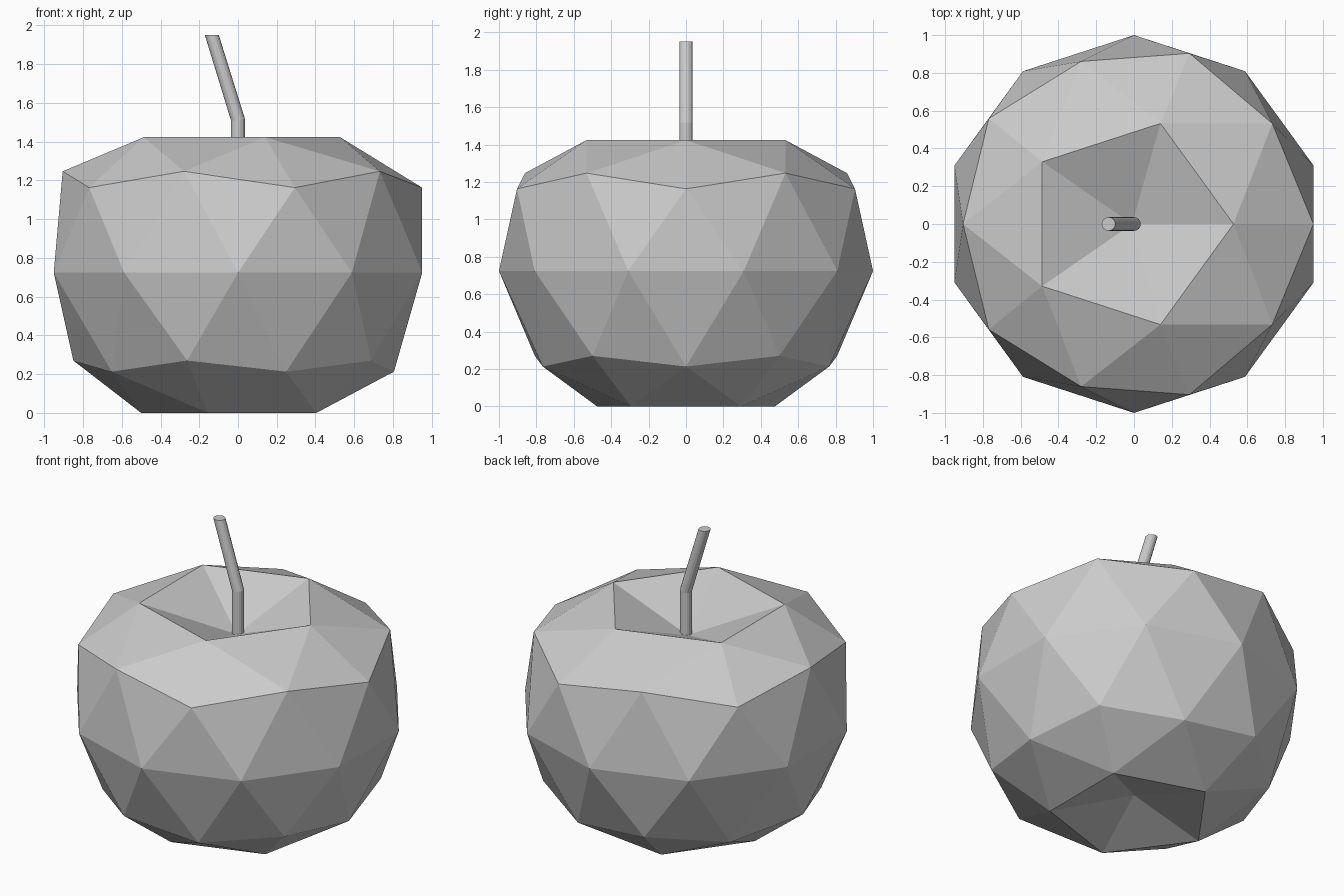
import bpy, bmesh, math
from mathutils import Matrix, Vector

if "Cube" in bpy.data.objects:
    bpy.data.objects.remove(bpy.data.objects["Cube"])

# Fruit body: icosphere whose vertex rings are reshaped, with dented poles
# (sphere height, ring radius, new height, x shift)
RINGS = [
    (1.0, 0.0, 1.22, -0.01),
    (0.851, 0.56, 1.423, -0.033),
    (0.526, 0.905, 1.247, 0.0),
    (0.447, 0.95, 1.163, 0.0),
    (0.0, 1.0, 0.724, 0.0),
    (-0.447, 0.85, 0.27, 0.0),
    (-0.526, 0.805, 0.213, 0.0),
    (-0.851, 0.50, 0.0, 0.0),
    (-1.0, 0.0, 0.13, 0.0),
]
bm = bmesh.new()
bmesh.ops.create_icosphere(bm, subdivisions=2, radius=1)
for v in bm.verts:
    _, r, z, dx = min(RINGS, key=lambda ring: abs(ring[0] - v.co.z))
    a = math.atan2(v.co.y, v.co.x)
    v.co = (r * math.cos(a) + dx, r * math.sin(a), z)
mesh = bpy.data.meshes.new("fruit_body")
bm.to_mesh(mesh)
bm.free()
bpy.context.collection.objects.link(bpy.data.objects.new("fruit_body", mesh))

# Stem: round section swept up through one bend
SIDES, RADIUS = 16, 0.036
PATH = [(0, 1.21, 0), (0, 1.513, -8.5), (-0.135, 1.95, 0)]  # x, z, tilt
bm = bmesh.new()
rings = []
for x, z, tilt in PATH:
    m = Matrix.Translation((x, 0, z)) @ Matrix.Rotation(math.radians(tilt), 4, 'Y')
    rings.append([bm.verts.new(m @ Vector((RADIUS * math.cos(math.tau * i / SIDES),
                                           RADIUS * math.sin(math.tau * i / SIDES), 0)))
                  for i in range(SIDES)])
for low, high in zip(rings, rings[1:]):
    for i in range(SIDES):
        j = (i + 1) % SIDES
        bm.faces.new((low[i], low[j], high[j], high[i]))
bm.faces.new(rings[0][::-1])
bm.faces.new(rings[-1])
mesh = bpy.data.meshes.new("stem")
bm.to_mesh(mesh)
bm.free()
bpy.context.collection.objects.link(bpy.data.objects.new("stem", mesh))
